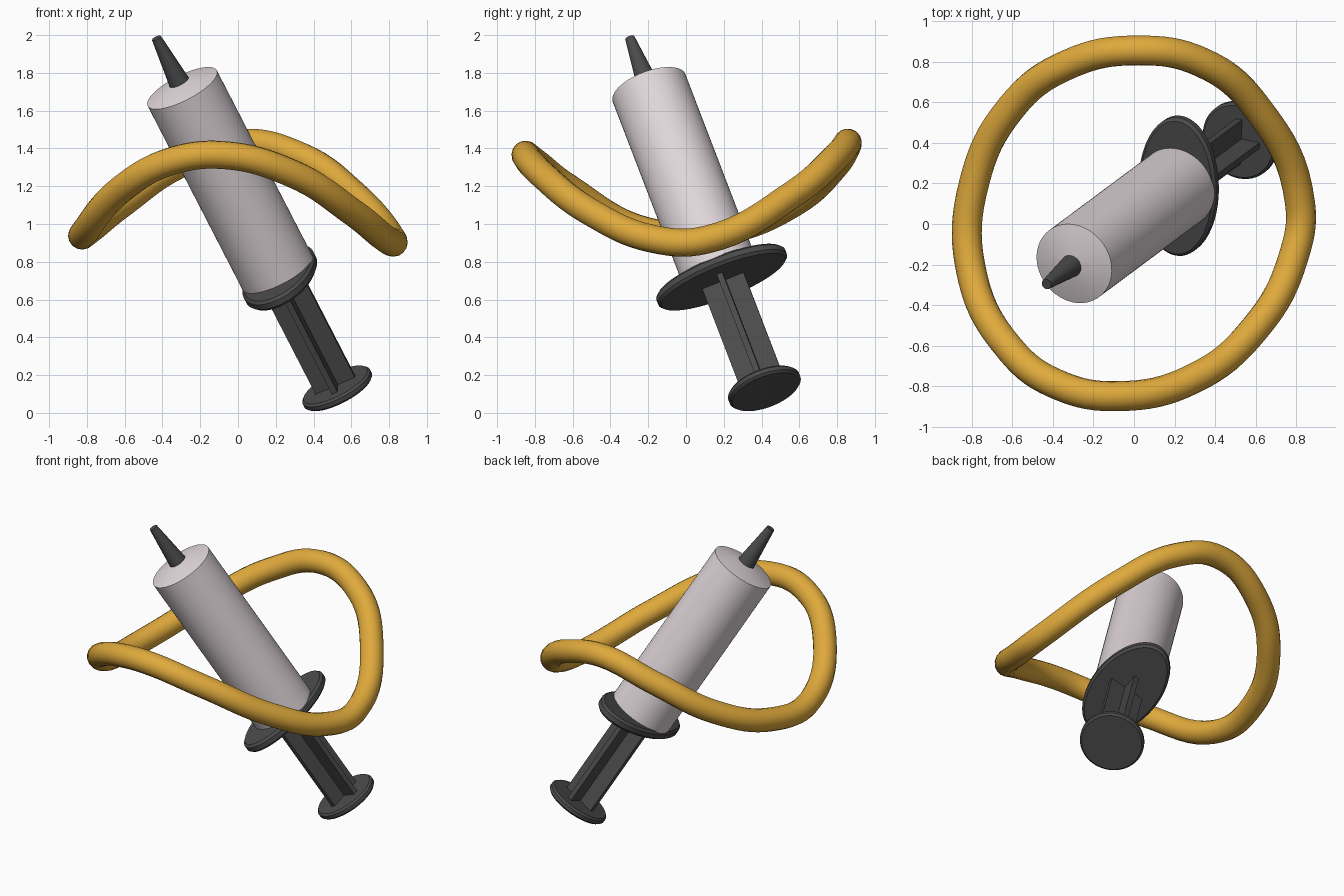
import bpy
import bmesh
import math
from mathutils import Matrix, Vector

cube = bpy.data.objects.get("Cube")
if cube:
    bpy.data.objects.remove(cube)


def make_material(name, rgb):
    mat = bpy.data.materials.new(name)
    mat.use_nodes = True
    mat.diffuse_color = (*rgb, 1)
    mat.node_tree.nodes["Principled BSDF"].inputs["Base Color"].default_value = (*rgb, 1)
    return mat


gold = make_material("gold", (0.74, 0.40, 0.045))
pale = make_material("pale grey", (0.74, 0.67, 0.69))
dark = make_material("dark grey", (0.07, 0.07, 0.07))

# Tilted frame: local z runs from the thumb rest to the nozzle, local y along the flange
base = Vector((0.525, 0.415, 0.13))
axis = Vector((-0.434, -0.323, 0.841)).normalized()
long_side = Vector((0.03, 0.928, 0.372))
side = long_side.cross(axis).normalized()
long_side = axis.cross(side)
tilt = Matrix((side, long_side, axis)).transposed().to_4x4()
frame = Matrix.Translation(base) @ tilt


def add_object(name, bm, mat):
    bmesh.ops.recalc_face_normals(bm, faces=bm.faces)
    mesh = bpy.data.meshes.new(name)
    bm.to_mesh(mesh)
    bm.free()
    mesh.materials.append(mat)
    obj = bpy.data.objects.new(name, mesh)
    obj.matrix_world = frame
    bpy.context.collection.objects.link(obj)
    bpy.ops.object.select_all(action="DESELECT")
    obj.select_set(True)
    bpy.context.view_layer.objects.active = obj
    bpy.ops.object.shade_smooth_by_angle(angle=math.radians(30))
    return obj


def turned(name, profile, mat, stretch=0.0, segments=64):
    """Solid of revolution from (radius, height); stretch lengthens it along local y."""
    bm = bmesh.new()
    rings = []
    for r, h in profile:
        ring = []
        for i in range(segments):
            a = math.tau * i / segments
            ring.append(bm.verts.new((r * math.cos(a), (r + stretch) * math.sin(a), h)))
        rings.append(ring)
    for low, high in zip(rings, rings[1:]):
        for i in range(segments):
            j = (i + 1) % segments
            bm.faces.new((low[i], low[j], high[j], high[i]))
    bm.faces.new(rings[0])
    bm.faces.new(rings[-1])
    return add_object(name, bm, mat)


def disc_profile(radius, low, high, bevel):
    return [(radius - bevel, low), (radius, low + bevel),
            (radius, high - bevel), (radius - bevel, high)]


# Turned parts
turned("thumb_rest", disc_profile(0.2, -0.023, 0.023, 0.012), dark)
turned("finger_flange", disc_profile(0.212, 0.67, 0.73, 0.015), dark, stretch=0.154)
turned("barrel", [(0.206, 0.72), (0.206, 1.89), (0.05, 1.93)], pale)
turned("nozzle", [(0.058, 1.91), (0.026, 2.205)], dark, segments=32)

# Plunger made of two crossed ribs
for name, sx, sy in (("plunger_rib_wide", 0.23, 0.032), ("plunger_rib_long", 0.032, 0.236)):
    bm = bmesh.new()
    bmesh.ops.create_cube(bm, size=1)
    bmesh.ops.scale(bm, vec=(sx, sy, 0.68), verts=bm.verts)
    bmesh.ops.translate(bm, vec=(0, 0, 0.35), verts=bm.verts)
    add_object(name, bm, dark)

# Saddle-shaped ring around the barrel
path = [(0.82, 0.1, 0.915), (0.61, 0.57, 1.16), (0.33, 0.80, 1.36), (0.02, 0.857, 1.43),
        (-0.32, 0.79, 1.31), (-0.61, 0.57, 1.11), (-0.79, 0.2, 0.965), (-0.81, -0.2, 0.96),
        (-0.61, -0.62, 1.19), (-0.36, -0.80, 1.33), (-0.08, -0.85, 1.365),
        (0.28, -0.77, 1.27), (0.61, -0.50, 1.06), (0.785, -0.17, 0.92)]
curve = bpy.data.curves.new("ring_band", "CURVE")
curve.dimensions = "3D"
curve.bevel_depth = 0.074
curve.bevel_resolution = 6
curve.resolution_u = 8
spline = curve.splines.new("BEZIER")
spline.bezier_points.add(len(path) - 1)
for point, co in zip(spline.bezier_points, path):
    point.co = co
    point.handle_left_type = point.handle_right_type = "AUTO"
spline.use_cyclic_u = True
spline.use_smooth = True
curve.materials.append(gold)
ring = bpy.data.objects.new("ring_band", curve)
bpy.context.collection.objects.link(ring)
